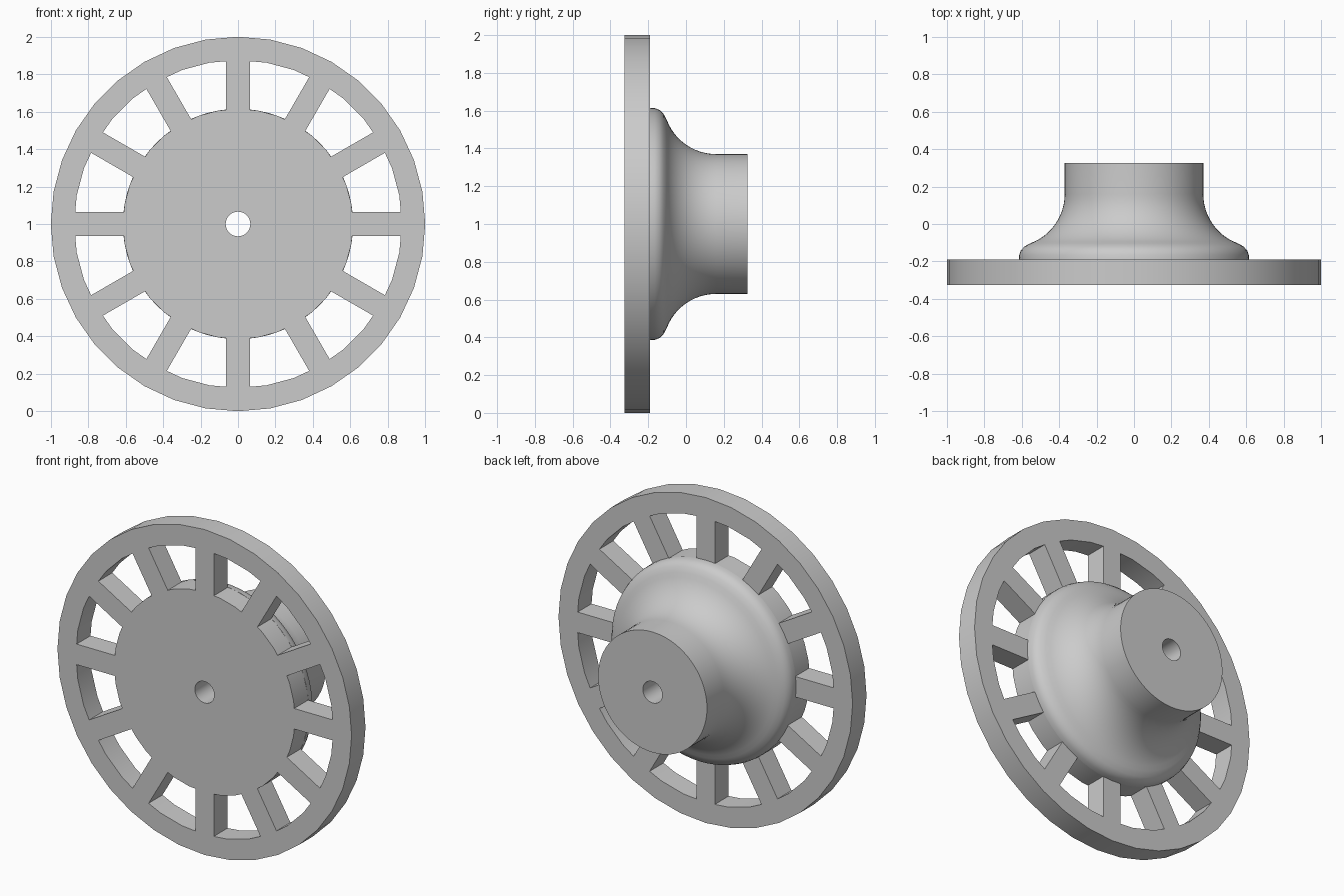
import bpy
import bmesh
from math import cos, sin, pi, radians
from mathutils import Matrix

cube = bpy.data.objects.get("Cube")
if cube:
    bpy.data.objects.remove(cube, do_unlink=True)

FRONT, FACE, BACK = -0.325, -0.19, 0.325   # depth stations along y
CENTRE_Z = 1.0
BORE = 0.066

grey = bpy.data.materials.new("plain grey")
grey.use_nodes = True
colour = (0.6, 0.6, 0.6, 1)
grey.diffuse_color = colour
grey.node_tree.nodes["Principled BSDF"].inputs["Base Color"].default_value = colour


def finish(name, bm, smooth=True):
    bmesh.ops.recalc_face_normals(bm, faces=bm.faces)
    mesh = bpy.data.meshes.new(name)
    bm.to_mesh(mesh)
    bm.free()
    mesh.materials.append(grey)
    obj = bpy.data.objects.new(name, mesh)
    obj.location.z = CENTRE_Z
    bpy.context.collection.objects.link(obj)
    if smooth:
        bpy.ops.object.select_all(action='DESELECT')
        obj.select_set(True)
        bpy.context.view_layer.objects.active = obj
        bpy.ops.object.shade_smooth_by_angle(angle=radians(30))
    return obj


def lathe(name, profile, sides):
    """Turn a closed (radius, y) profile around the y axis."""
    bm = bmesh.new()
    rings = []
    for i in range(sides):
        a = 2 * pi * i / sides
        rings.append([bm.verts.new((r * cos(a), y, r * sin(a))) for r, y in profile])
    n = len(profile)
    for i in range(sides):
        here, there = rings[i], rings[(i + 1) % sides]
        for j in range(n):
            k = (j + 1) % n
            bm.faces.new((here[j], here[k], there[k], there[j]))
    return finish(name, bm)


def tube(inner, outer, y0, y1):
    return [(inner, y0), (outer, y0), (outer, y1), (inner, y1)]


# Outer rim and central disc
lathe("rim", tube(0.875, 1.0, FRONT, FACE), 36)
lathe("hub_disc", tube(BORE, 0.615, FRONT, FACE), 36)

# Flared hub: rounded lip, concave sweep, straight neck
lip = [(BORE, FACE), (0.615, FACE), (0.613, -0.165), (0.604, -0.14), (0.585, -0.12)]
sweep = []
for i in range(13):
    a = radians(70 * (1 - i / 12))
    sweep.append((0.65 - 0.28 * cos(a), 0.16 - 0.28 * sin(a)))
neck = [(0.37, BACK), (BORE, BACK)]
lathe("flared_hub", lip + sweep + neck, 72)

# Twelve square spokes joining disc and rim
bm = bmesh.new()
inner, outer, width = 0.6, 0.89, 0.126
for i in range(12):
    place = (Matrix.Rotation(i * pi / 6, 4, 'Y')
             @ Matrix.Translation(((inner + outer) / 2, (FRONT + FACE) / 2, 0))
             @ Matrix.Diagonal((outer - inner, FACE - FRONT, width, 1)))
    bmesh.ops.create_cube(bm, size=1, matrix=place)
finish("spokes", bm, smooth=False)
